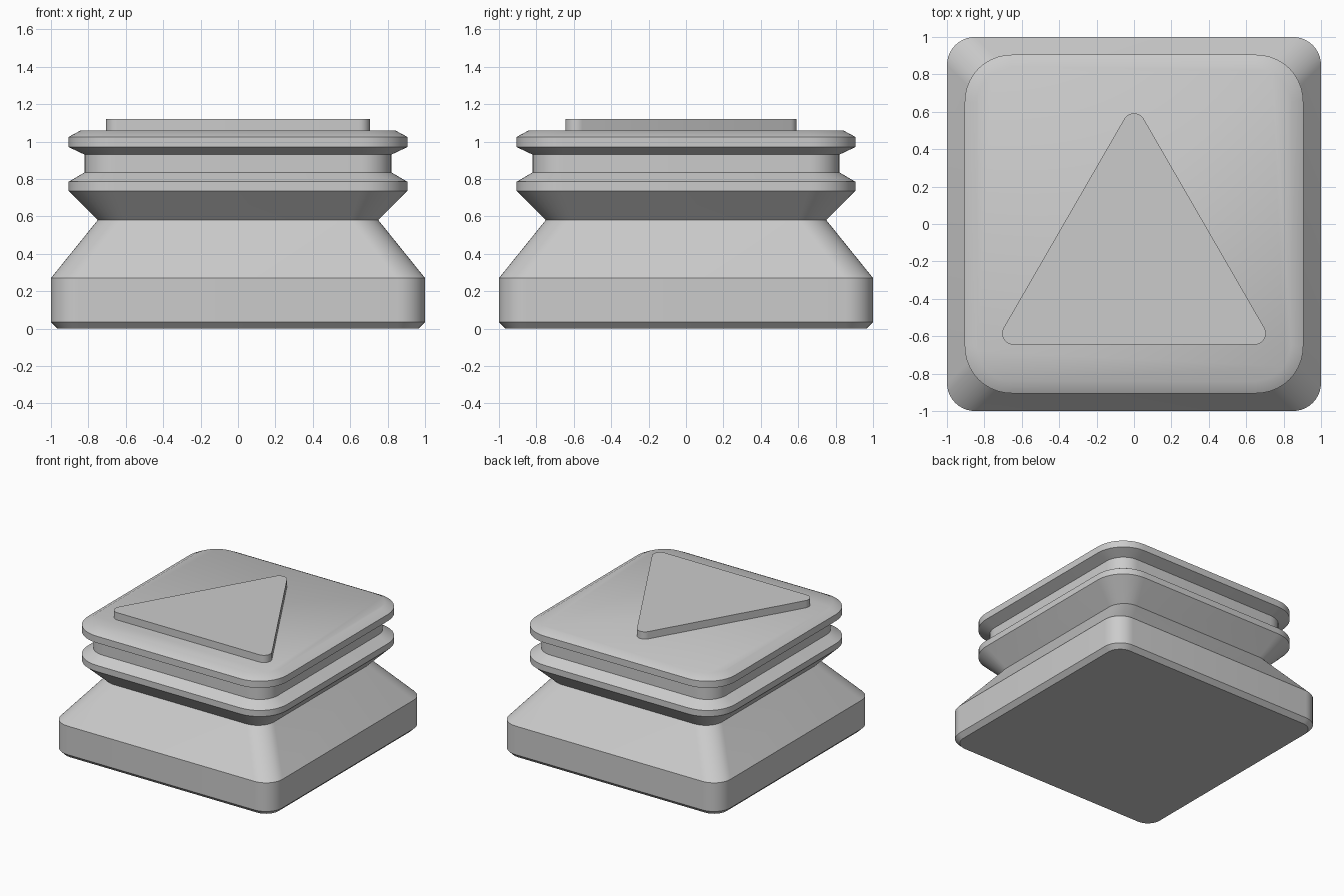
import bpy
import bmesh
from math import cos, sin, pi, radians

default_cube = bpy.data.objects.get("Cube")
if default_cube:
    bpy.data.objects.remove(default_cube, do_unlink=True)

# Material
grey = bpy.data.materials.new("light grey")
grey.use_nodes = True
colour = (0.6, 0.6, 0.6, 1)
grey.diffuse_color = colour
grey.node_tree.nodes["Principled BSDF"].inputs["Base Color"].default_value = colour


def rounded_outline(centres, radius, steps=10):
    """Counter-clockwise outline; each corner is (x, y, direction of its middle)."""
    sweep = 2 * pi / len(centres)
    points = []
    for x, y, middle in centres:
        for i in range(steps + 1):
            a = middle + sweep * (i / steps - 0.5)
            points.append((x + radius * cos(a), y + radius * sin(a)))
    return points


def rounded_square(half, radius):
    c = half - radius
    corners = [(c, c), (-c, c), (-c, -c), (c, -c)]
    return rounded_outline([(x, y, pi / 4 + k * pi / 2)
                            for k, (x, y) in enumerate(corners)], radius)


def loft(name, sections):
    """Skin a closed solid through (outline, z) sections."""
    bm = bmesh.new()
    rings = [[bm.verts.new((x, y, z)) for x, y in outline]
             for outline, z in sections]
    for low, high in zip(rings, rings[1:]):
        for i in range(len(low)):
            j = (i + 1) % len(low)
            bm.faces.new((low[i], low[j], high[j], high[i]))
    bm.faces.new(rings[0][::-1])
    bm.faces.new(rings[-1])
    mesh = bpy.data.meshes.new(name)
    bm.to_mesh(mesh)
    bm.free()
    mesh.materials.append(grey)
    obj = bpy.data.objects.new(name, mesh)
    bpy.context.collection.objects.link(obj)
    bpy.ops.object.select_all(action="DESELECT")
    obj.select_set(True)
    bpy.context.view_layer.objects.active = obj
    bpy.ops.object.shade_smooth_by_angle(angle=radians(30))
    return obj


# Body: base, waist, two flanges and the groove between (half width, corner radius, z)
profile = [
    (0.965, 0.115, 0), (1, 0.15, 0.035), (1, 0.15, 0.27),
    (0.75, 0.15, 0.58),
    (0.905, 0.25, 0.735), (0.905, 0.25, 0.785),
    (0.82, 0.165, 0.835), (0.82, 0.165, 0.93),
    (0.905, 0.25, 0.97), (0.905, 0.25, 1.025),
    (0.84, 0.19, 1.06),
]
loft("pedestal_body", [(rounded_square(h, r), z) for h, r, z in profile])

# Raised triangle pointing to the back
triangle = rounded_outline([(0, 0.532, pi / 2),
                            (-0.645, -0.585, pi * 7 / 6),
                            (0.645, -0.585, pi * 11 / 6)], 0.06)
loft("raised_triangle", [(triangle, 1.05), (triangle, 1.12)])
